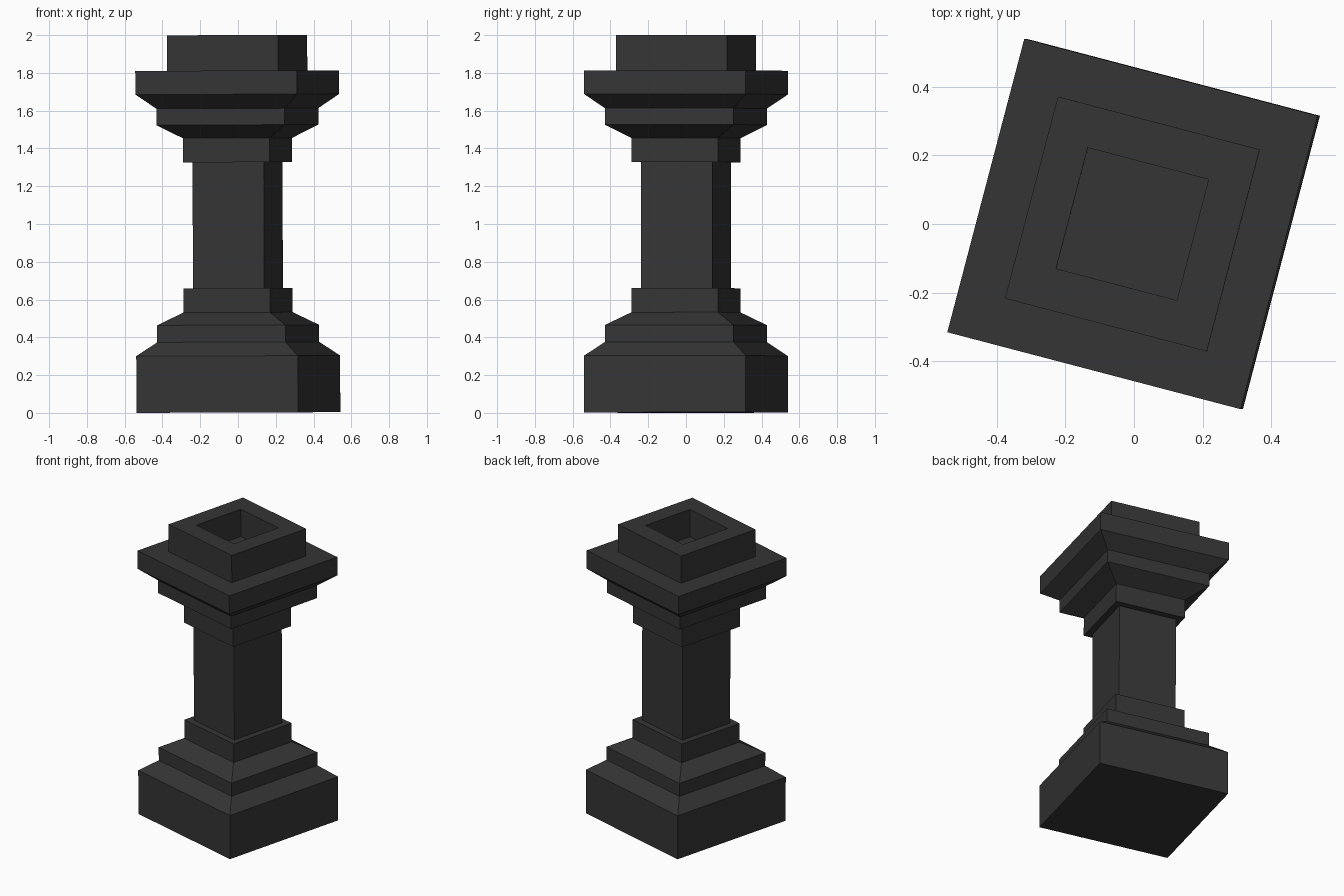
import bpy
import bmesh
import math
from mathutils import Matrix, Vector

cube = bpy.data.objects.get("Cube")
if cube:
    bpy.data.objects.remove(cube, do_unlink=True)

# Single dark stone colour
stone = bpy.data.materials.new("dark_stone")
stone.use_nodes = True
color = (0.035, 0.035, 0.035, 1.0)
stone.diffuse_color = color
stone.node_tree.nodes["Principled BSDF"].inputs["Base Color"].default_value = color

# The pedestal is turned about z and leans very slightly
PLACE = (Matrix.Translation((0.002, 0, 0.002))
         @ Matrix.Rotation(math.radians(-0.2), 4, "Y")
         @ Matrix.Rotation(math.radians(-14.7), 4, "Z"))

# Half widths of the square sections
WIDE, MID, COLLAR, SHAFT, BLOCK, HOLE = 0.442, 0.351, 0.237, 0.195, 0.304, 0.182


def square_loft(name, profile, cap_start=False, cap_end=False):
    """Join square rings given as (half width, height)."""
    bm = bmesh.new()
    corners = ((-1, -1), (1, -1), (1, 1), (-1, 1))
    rings = [[bm.verts.new(Vector((sx * h, sy * h, z))) for sx, sy in corners]
             for h, z in profile]
    for low, high in zip(rings, rings[1:]):
        for i in range(4):
            j = (i + 1) % 4
            bm.faces.new((low[i], low[j], high[j], high[i]))
    if cap_start:
        bm.faces.new(rings[0][::-1])
    if cap_end:
        bm.faces.new(rings[-1])
    mesh = bpy.data.meshes.new(name)
    bm.to_mesh(mesh)
    bm.free()
    mesh.materials.append(stone)
    obj = bpy.data.objects.new(name, mesh)
    bpy.context.collection.objects.link(obj)
    obj.matrix_world = PLACE
    return obj


# Stepped base with sloped shoulders
square_loft("base", [(WIDE, 0), (WIDE, 0.30), (MID, 0.373), (MID, 0.463),
                     (COLLAR, 0.53), (COLLAR, 0.658), (SHAFT, 0.658)],
            cap_start=True)

# Plain square column
square_loft("shaft", [(SHAFT, 0.658), (SHAFT, 1.325)])

# Flared capital
square_loft("capital", [(SHAFT, 1.325), (COLLAR, 1.325), (COLLAR, 1.453),
                        (MID, 1.523), (MID, 1.61), (WIDE, 1.685),
                        (WIDE, 1.81), (BLOCK, 1.81)])

# Top block with a square socket
square_loft("top_block", [(BLOCK, 1.81), (BLOCK, 1.998), (HOLE, 1.998), (HOLE, 1.81)],
            cap_end=True)
